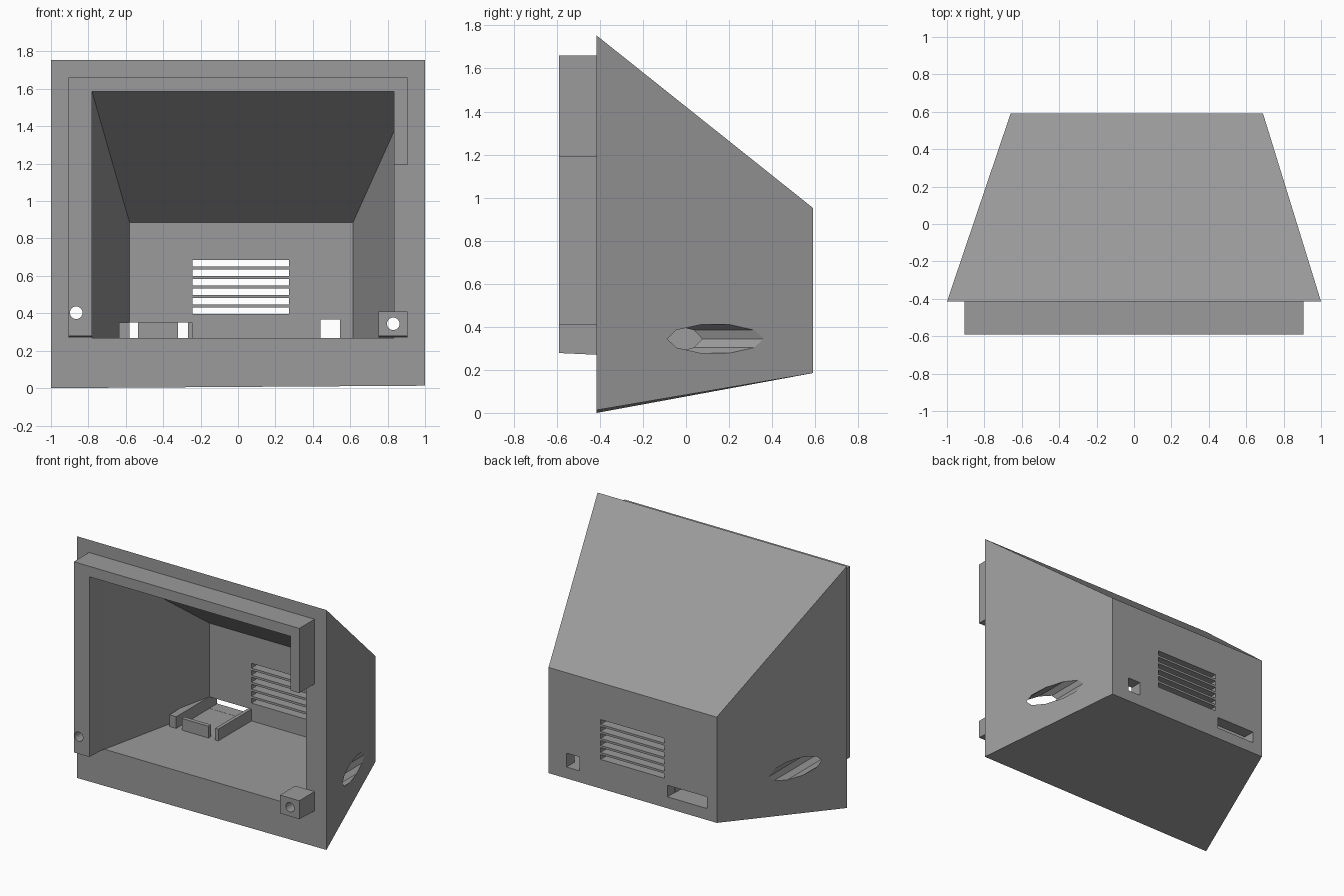
import bpy, bmesh, math

if "Cube" in bpy.data.objects:
    bpy.data.objects.remove(bpy.data.objects["Cube"])

# Dark grey plastic
grey = bpy.data.materials.new("dark_grey")
grey.diffuse_color = (0.325, 0.325, 0.325, 1)
grey.use_nodes = True
grey.node_tree.nodes["Principled BSDF"].inputs["Base Color"].default_value = grey.diffuse_color


def finish(name, bm):
    bmesh.ops.recalc_face_normals(bm, faces=bm.faces)
    me = bpy.data.meshes.new(name)
    bm.to_mesh(me)
    bm.free()
    me.materials.append(grey)
    ob = bpy.data.objects.new(name, me)
    bpy.context.collection.objects.link(ob)
    return ob


def loft(name, ring_a, ring_b):
    """Closed solid between two matching rings of points."""
    bm = bmesh.new()
    a = [bm.verts.new(p) for p in ring_a]
    b = [bm.verts.new(p) for p in ring_b]
    n = len(a)
    bm.faces.new(a)
    bm.faces.new(b[::-1])
    for i in range(n):
        j = (i + 1) % n
        bm.faces.new((a[i], b[i], b[j], a[j]))
    return finish(name, bm)


def box(name, x0, x1, y0, y1, z0, z1):
    ring = [(x0, z0), (x1, z0), (x1, z1), (x0, z1)]
    return loft(name, [(x, y0, z) for x, z in ring], [(x, y1, z) for x, z in ring])


def rod(name, x, z, r, y0, y1, sides):
    ring = [(x + r * math.cos(2 * math.pi * i / sides),
             z + r * math.sin(2 * math.pi * i / sides)) for i in range(sides)]
    return loft(name, [(u, y0, v) for u, v in ring], [(u, y1, v) for u, v in ring])


def cut(target, cutters):
    """Apply boolean cuts one after another."""
    bpy.context.view_layer.objects.active = target
    for c in cutters:
        m = target.modifiers.new("cut", 'BOOLEAN')
        m.operation = 'DIFFERENCE'
        m.solver = 'EXACT'
        m.object = c
        bpy.ops.object.modifier_apply(modifier=m.name)


F, B, L = -0.415, 0.59, -0.59      # front plane, back plane, lip front

# Tapered outer housing
housing = loft("housing",
               [(-1, F, 0), (1, F, 0.013), (1, F, 1.753), (-1, F, 1.753)],
               [(-0.66, B, 0.185), (0.69, B, 0.185), (0.69, B, 0.952), (-0.66, B, 0.952)])

# Hollow interior: flat floor, sloping ceiling, tapering side walls.
# The mouth runs 0.1 past the front plane along the same slopes.
plan = [(-0.802, F - 0.1, 1.6615), (0.835, F - 0.1, 1.6615), (0.835, -0.14, 1.375),
        (0.615, 0.5, 0.886), (-0.58, 0.5, 0.886)]
cutters = [loft("cavity_cutter", [(x, y, 0.267) for x, y, z in plan], plan)]

# Vent slots and the two ports in the back wall
for i in range(6):
    z = 0.396 + i * 0.0508
    cutters.append(box("vent_cutter", -0.242, 0.272, 0.4, 0.7, z, z + 0.035))
cutters.append(box("wide_port_cutter", -0.58, -0.265, 0.4, 0.7, 0.268, 0.352))
cutters.append(box("square_port_cutter", 0.44, 0.545, 0.4, 0.7, 0.268, 0.368))

# Screw holes with wider bores that break out through the side walls
holes = []
for x, z in ((-0.865, 0.403), (0.83, 0.344)):
    holes.append(rod("screw_hole_cutter", x, z, 0.034, -0.7, -0.3, 16))
    cutters.append(rod("screw_bore_cutter", x, z, 0.069, -0.34, 0.7, 10))
cut(housing, cutters + holes)


def lip_part(name, profile, hole):
    """Front lip piece; its underside drops slightly toward the housing."""
    part = loft(name, [(x, L, z) for x, z in profile],
                [(x, F, z - (0.008 if z < 0.3 else 0)) for x, z in profile])
    cut(part, [hole])


# Raised lip: left side, top, and short right side
lip_part("front_lip",
         [(-0.905, 0.278), (-0.78, 0.278), (-0.78, 1.585), (0.835, 1.585),
          (0.835, 1.192), (0.905, 1.192), (0.905, 1.661), (-0.905, 1.661)], holes[0])

# Screw block at the lower right
lip_part("screw_block", [(0.75, 0.278), (0.905, 0.278), (0.905, 0.411), (0.75, 0.411)],
         holes[1])

# Board holder on the floor: two rails and a front stop
box("left_rail", -0.635, -0.58, 0.12, 0.51, 0.262, 0.352)
box("right_rail", -0.267, -0.242, 0.12, 0.51, 0.262, 0.352)
box("front_stop", -0.535, -0.32, 0.12, 0.15, 0.262, 0.352)

# Remove cutters
for c in cutters + holes:
    bpy.data.objects.remove(c)
